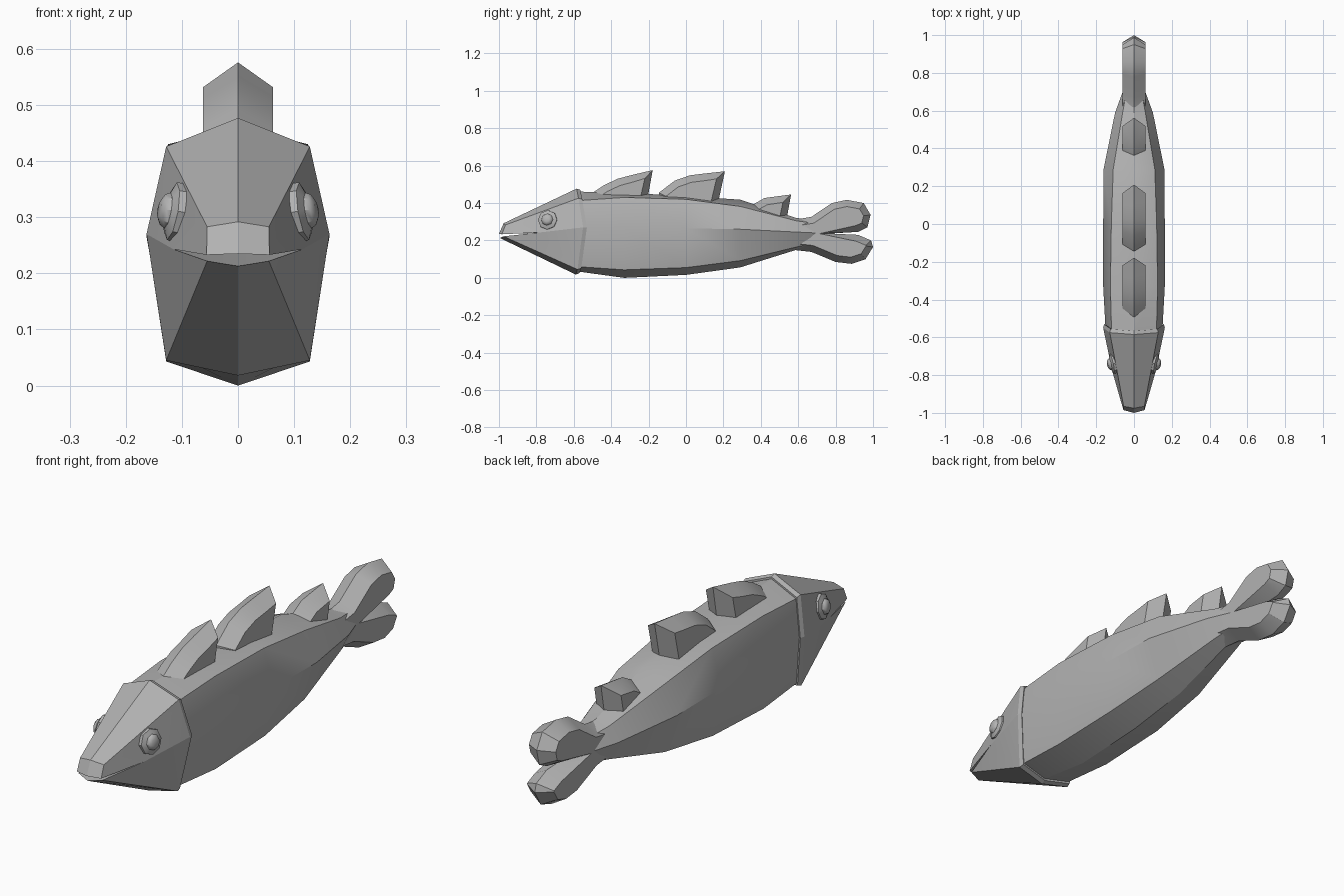
import bpy, bmesh, math
from mathutils import Vector, Matrix

if "Cube" in bpy.data.objects:
    bpy.data.objects.remove(bpy.data.objects["Cube"])

grey = bpy.data.materials.new("plain_grey")
grey.use_nodes = True
grey.diffuse_color = (0.45, 0.45, 0.45, 1)
grey.node_tree.nodes["Principled BSDF"].inputs["Base Color"].default_value = grey.diffuse_color


def finish(bm, name, angle=30):
    """Weld, orient and shade the mesh, then add it to the scene."""
    bmesh.ops.remove_doubles(bm, verts=bm.verts[:], dist=0.0005)
    bmesh.ops.recalc_face_normals(bm, faces=bm.faces[:])
    mesh = bpy.data.meshes.new(name)
    bm.to_mesh(mesh)
    bm.free()
    mesh.materials.append(grey)
    obj = bpy.data.objects.new(name, mesh)
    bpy.context.collection.objects.link(obj)
    bpy.ops.object.select_all(action='DESELECT')
    obj.select_set(True)
    bpy.context.view_layer.objects.active = obj
    bpy.ops.object.shade_smooth_by_angle(angle=math.radians(angle))
    return obj


def add_face(bm, points):
    return bm.faces.new([bm.verts.new(p) for p in points])


def mirrored_face(bm, points):
    add_face(bm, points)
    add_face(bm, [(-x, y, z) for x, y, z in points])


def strip(bm, a, b):
    """Join two half rings with quads, on both sides of the model."""
    for i in range(len(a) - 1):
        mirrored_face(bm, [a[i], a[i + 1], b[i + 1], b[i]])


def shrink(ring, scale, shift):
    return [(x * scale, y + shift, 0.25 + (z - 0.25) * scale) for x, y, z in ring]


def bevelled_plate(name, outline, width, inset):
    """Plate with a central ridge round its outline and flat inset sides."""
    pts = [Vector(p) for p in outline]
    area = sum(p.x * q.y - q.x * p.y for p, q in zip(pts, pts[1:] + pts[:1]))
    turn = 1 if area > 0 else -1
    inner = []
    for i, p in enumerate(pts):
        d1 = (p - pts[i - 1]).normalized()
        d2 = (pts[(i + 1) % len(pts)] - p).normalized()
        n1, n2 = (Vector((-d.y, d.x)) * turn for d in (d1, d2))
        n = (n1 + n2).normalized()
        inner.append(p + n * inset * min(1.6, 1 / max(n.dot(n1), 0.1)))
    bm = bmesh.new()
    ridge = [(0, p.x, p.y) for p in pts]
    side = [(width, p.x, p.y) for p in inner]
    strip(bm, ridge + ridge[:1], side + side[:1])
    mirrored_face(bm, side)
    return finish(bm, name)


# Head: back rim from crown to throat, then snout, mouth and jaw
rim = [(0, -.585, .477), (.128, -.575, .426), (.163, -.55, .27),
       (.128, -.58, .045), (0, -.59, .018)]
crown, brow, cheek, low, throat = rim
nose, nose_side = (0, -.975, .292), (.055, -.965, .283)
lip, lip_side = (0, -1, .235), (.056, -.985, .233)
jaw, jaw_side = (0, -.995, .213), (.055, -.975, .222)
corner, gullet = (.115, -.78, .243), (0, -.78, .24)
bm = bmesh.new()
for face in ([crown, brow, nose_side, nose], [nose, nose_side, lip_side, lip],
             [brow, cheek, corner], [brow, corner, lip_side, nose_side],
             [lip, lip_side, corner, gullet], [jaw, jaw_side, corner, gullet],
             [cheek, low, corner], [low, jaw_side, corner],
             [low, throat, jaw, jaw_side]):
    mirrored_face(bm, face)
collar = shrink(rim, .97, .02)
strip(bm, rim, collar)
mirrored_face(bm, collar)
finish(bm, "head", 15)

# Body: half rings lofted from the collar to the tail root
rings = [shrink(rim, .93, .01)]
for y, shoulder, flank, keel, heights in (
        (-.33, .125, .163, .128, (.455, .43, .27, .043, 0)),
        (0, .12, .163, .125, (.438, .42, .265, .055, .016)),
        (.29, .11, .161, .105, (.418, .382, .26, .092, .056)),
        (.59, .06, .1, .06, (.32, .305, .245, .165, .15)),
        (.7, .04, .06, .04, (.31, .29, .24, .19, .17))):
    rings.append([(x, y, z) for x, z in zip((0, shoulder, flank, keel, 0), heights)])
bm = bmesh.new()
for a, b in zip(rings, rings[1:]):
    strip(bm, a, b)
mirrored_face(bm, rings[0])
mirrored_face(bm, rings[-1])
finish(bm, "body")

# Forked tail
bevelled_plate("tail_fin", [
    (.57, .31), (.67, .326), (.78, .4), (.86, .417), (.95, .4), (.987, .337),
    (.97, .27), (.92, .246), (.77, .237), (.92, .23), (.99, .2), (1, .165),
    (.96, .1), (.885, .075), (.8, .085), (.67, .139), (.57, .15)], .062, .035)

# Back fins: ridge line from front to tip, closed by a buried base
for name, top, base in (
        ("front_back_fin", [(-.5, .455), (-.44, .495), (-.365, .53), (-.29, .55), (-.178, .576)],
         [(-.21, .4), (-.5, .4)]),
        ("middle_back_fin", [(-.145, .455), (-.06, .52), (.02, .548), (.1, .558), (.208, .57)],
         [(.165, .37), (-.145, .37)]),
        ("rear_back_fin", [(.345, .385), (.42, .427), (.562, .446)],
         [(.53, .27), (.345, .29)])):
    bevelled_plate(name, top + base, .062, .038)

# Eyes: stepped discs turned outward from the head
profile = [(.054, -.015), (.052, .004), (.032, .012), (.028, .021), (.016, .027)]
for name, side in (("left_eye", 1), ("right_eye", -1)):
    bm = bmesh.new()
    loops = [[(r * math.cos(k * math.pi / 4), r * math.sin(k * math.pi / 4), h)
              for k in range(8)] for r, h in profile]
    for a, b in zip(loops, loops[1:]):
        for k in range(8):
            add_face(bm, [a[k - 1], a[k], b[k], b[k - 1]])
    add_face(bm, loops[-1])
    add_face(bm, loops[0])
    facing = Vector((side, -.22, .18)).to_track_quat('Z', 'Y').to_matrix().to_4x4()
    bm.transform(Matrix.Translation((side * .114, -.74, .31)) @ facing)
    finish(bm, name, 40)
